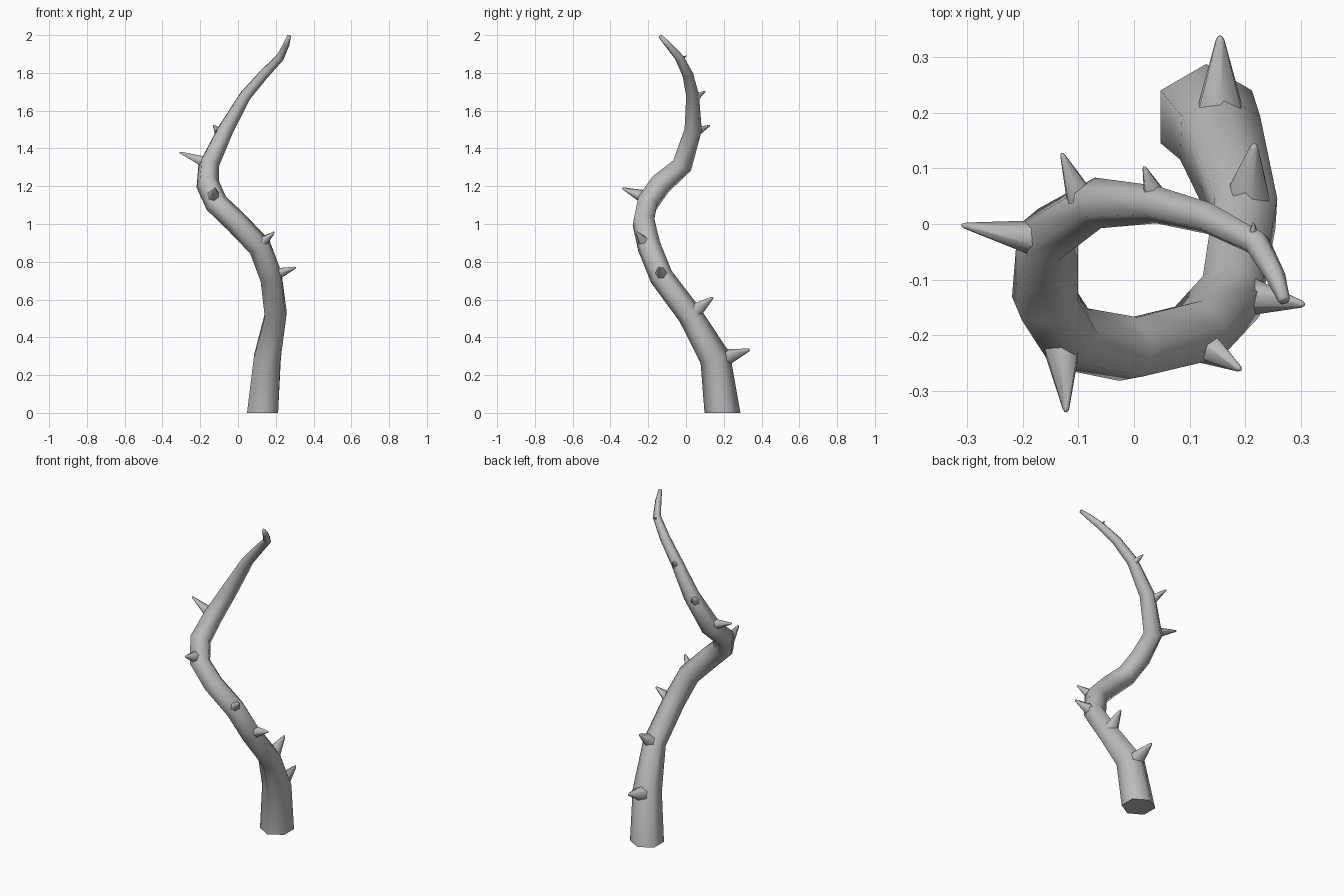
import bpy, bmesh, math
from mathutils import Vector

cube = bpy.data.objects.get("Cube")
if cube:
    bpy.data.objects.remove(cube, do_unlink=True)

grey = bpy.data.materials.new("thorn_grey")
grey.use_nodes = True
grey.diffuse_color = (0.5, 0.5, 0.5, 1)
grey.node_tree.nodes["Principled BSDF"].inputs["Base Color"].default_value = (0.5, 0.5, 0.5, 1)

SIDES = 6


def loft(name, rings):
    """Smooth six-sided tube through (centre, radius) rings with turning frames."""
    centres = [Vector(c) for c, r in rings]
    bm = bmesh.new()
    loops = []
    normal = None
    for i, c in enumerate(centres):
        if i == 0:
            axis = centres[1] - c
            if abs(c.z) < 0.001:
                axis = Vector((0, 0, 1))
        elif i == len(centres) - 1:
            axis = c - centres[i - 1]
        else:
            axis = (c - centres[i - 1]).normalized() + (centres[i + 1] - c).normalized()
        axis.normalize()
        if normal is None:
            normal = Vector((0, 1, 0)) if abs(axis.y) < 0.8 else Vector((0, 0, 1))
        normal = (normal - axis * normal.dot(axis)).normalized()
        side = axis.cross(normal)
        loops.append([bm.verts.new(c + rings[i][1] * (normal * math.cos(a) + side * math.sin(a)))
                      for a in (math.tau * k / SIDES for k in range(SIDES))])
    for low, high in zip(loops, loops[1:]):
        for k in range(SIDES):
            n = (k + 1) % SIDES
            bm.faces.new((low[k], low[n], high[n], high[k])).smooth = True
    bm.faces.new(loops[0][::-1])
    bm.faces.new(loops[-1]).smooth = True
    mesh = bpy.data.meshes.new(name)
    bm.to_mesh(mesh)
    bm.free()
    mesh.materials.append(grey)
    obj = bpy.data.objects.new(name, mesh)
    bpy.context.collection.objects.link(obj)
    return obj


# Twisting stem
loft("stem", [
    ((0.13, 0.193, 0), 0.095), ((0.155, 0.155, 0.29), 0.082),
    ((0.2, 0.02, 0.52), 0.065), ((0.175, -0.13, 0.72), 0.063),
    ((0.115, -0.195, 0.88), 0.063), ((-0.01, -0.225, 1.01), 0.062),
    ((-0.115, -0.205, 1.11), 0.062), ((-0.16, -0.135, 1.21), 0.062),
    ((-0.155, -0.02, 1.31), 0.057), ((-0.065, 0.038, 1.5), 0.046),
    ((0.04, 0.035, 1.68), 0.034), ((0.135, 0.01, 1.79), 0.029),
    ((0.222, -0.035, 1.88), 0.024), ((0.255, -0.095, 1.95), 0.018),
    ((0.27, -0.137, 1.995), 0.011),
])

# Thorns: base centre, tip, base radius
thorns = [
    ((0.155, 0.2, 0.29), (0.155, 0.338, 0.335), 0.048),
    ((0.207, 0.05, 0.54), (0.217, 0.143, 0.612), 0.042),
    ((0.205, -0.13, 0.735), (0.307, -0.145, 0.77), 0.036),
    ((0.12, -0.215, 0.895), (0.192, -0.262, 0.957), 0.036),
    ((-0.13, -0.225, 1.145), (-0.122, -0.338, 1.19), 0.036),
    ((-0.18, -0.025, 1.33), (-0.31, -0.002, 1.38), 0.032),
    ((-0.098, 0.05, 1.485), (-0.13, 0.127, 1.522), 0.027),
    ((0.038, 0.05, 1.67), (0.018, 0.103, 1.703), 0.022),
    ((0.215, -0.028, 1.868), (0.215, 0.002, 1.892), 0.013),
]
for i, (base, tip, r) in enumerate(thorns, 1):
    b, t = Vector(base), Vector(tip)
    loft(f"thorn_{i}", [(b, r), (b.lerp(t, 0.95), r * 0.18), (t, r * 0.08)])
